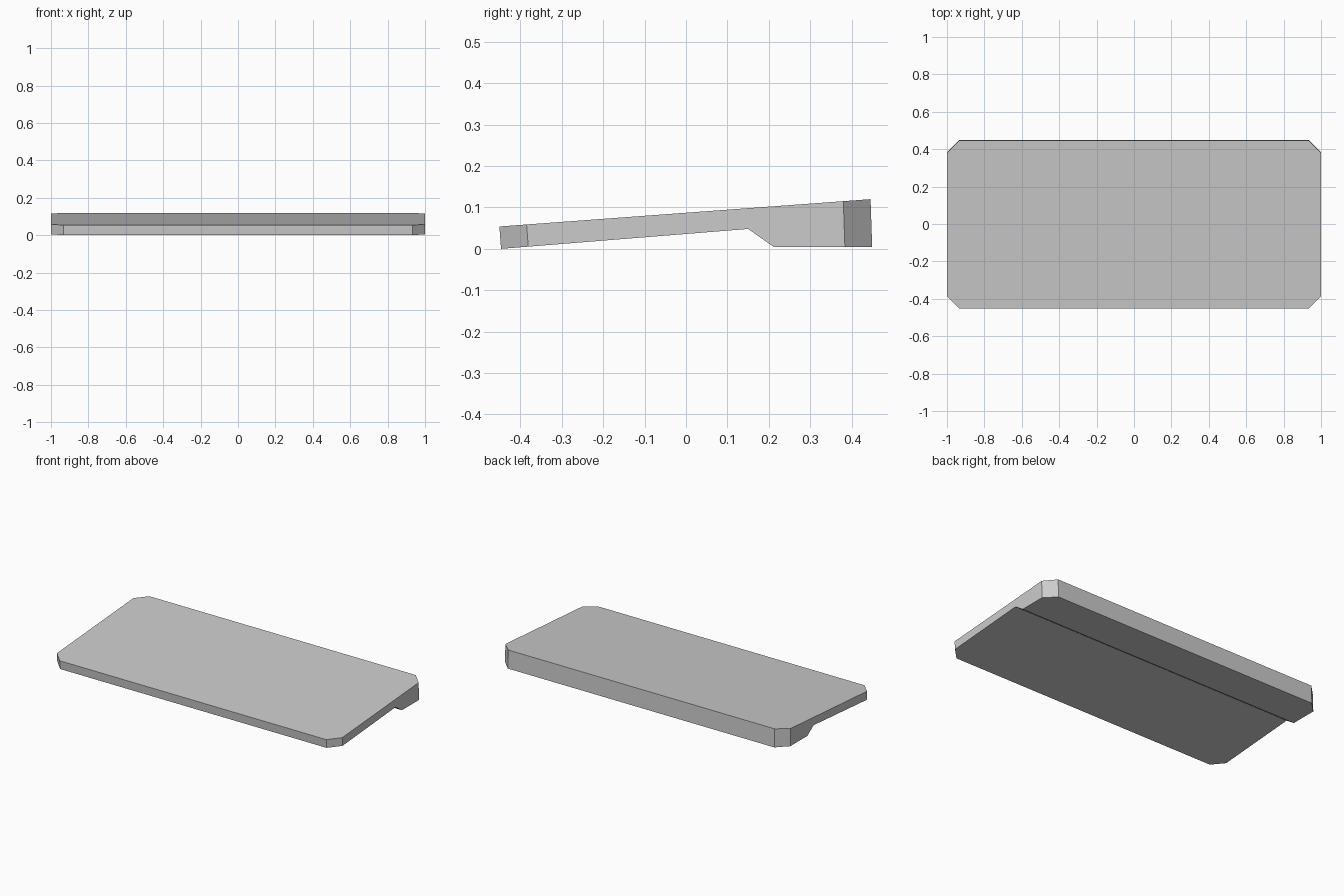
import bpy
import bmesh

# Remove the default cube
cube = bpy.data.objects.get("Cube")
if cube:
    bpy.data.objects.remove(cube, do_unlink=True)

# Single flat grey
grey = bpy.data.materials.new("light_grey")
grey.use_nodes = True
colour = (0.6, 0.6, 0.6, 1)
grey.diffuse_color = colour
grey.node_tree.nodes["Principled BSDF"].inputs["Base Color"].default_value = colour

# Side profile (y, z): thin sloping slab with a raised foot at the rear
HALF_WIDTH = 1.0
CHAMFER = 0.066
profile = [(-0.447, 0.0), (0.15, 0.048), (0.213, 0.004),
           (0.45, 0.004), (0.446, 0.12), (-0.451, 0.054)]

# Extrude the profile across the width
bm = bmesh.new()
side = bm.faces.new([bm.verts.new((-HALF_WIDTH, y, z)) for y, z in profile])
extruded = bmesh.ops.extrude_face_region(bm, geom=[side], use_keep_orig=True)
new_verts = [g for g in extruded["geom"] if isinstance(g, bmesh.types.BMVert)]
bmesh.ops.translate(bm, verts=new_verts, vec=(2 * HALF_WIDTH, 0, 0))
bmesh.ops.recalc_face_normals(bm, faces=bm.faces[:])

# Chamfer the four upright corners
corners = [e for e in bm.edges
           if abs(e.verts[0].co.x - e.verts[1].co.x) < 0.01
           and all(abs(v.co.y) > 0.4 for v in e.verts)
           and e.verts[0].co.y * e.verts[1].co.y > 0]
bmesh.ops.bevel(bm, geom=corners, offset=CHAMFER, offset_type='OFFSET',
                segments=1, affect='EDGES', clamp_overlap=True)
bmesh.ops.recalc_face_normals(bm, faces=bm.faces[:])

mesh = bpy.data.meshes.new("sloped_board")
bm.to_mesh(mesh)
bm.free()
mesh.materials.append(grey)
board = bpy.data.objects.new("sloped_board", mesh)
bpy.context.scene.collection.objects.link(board)
